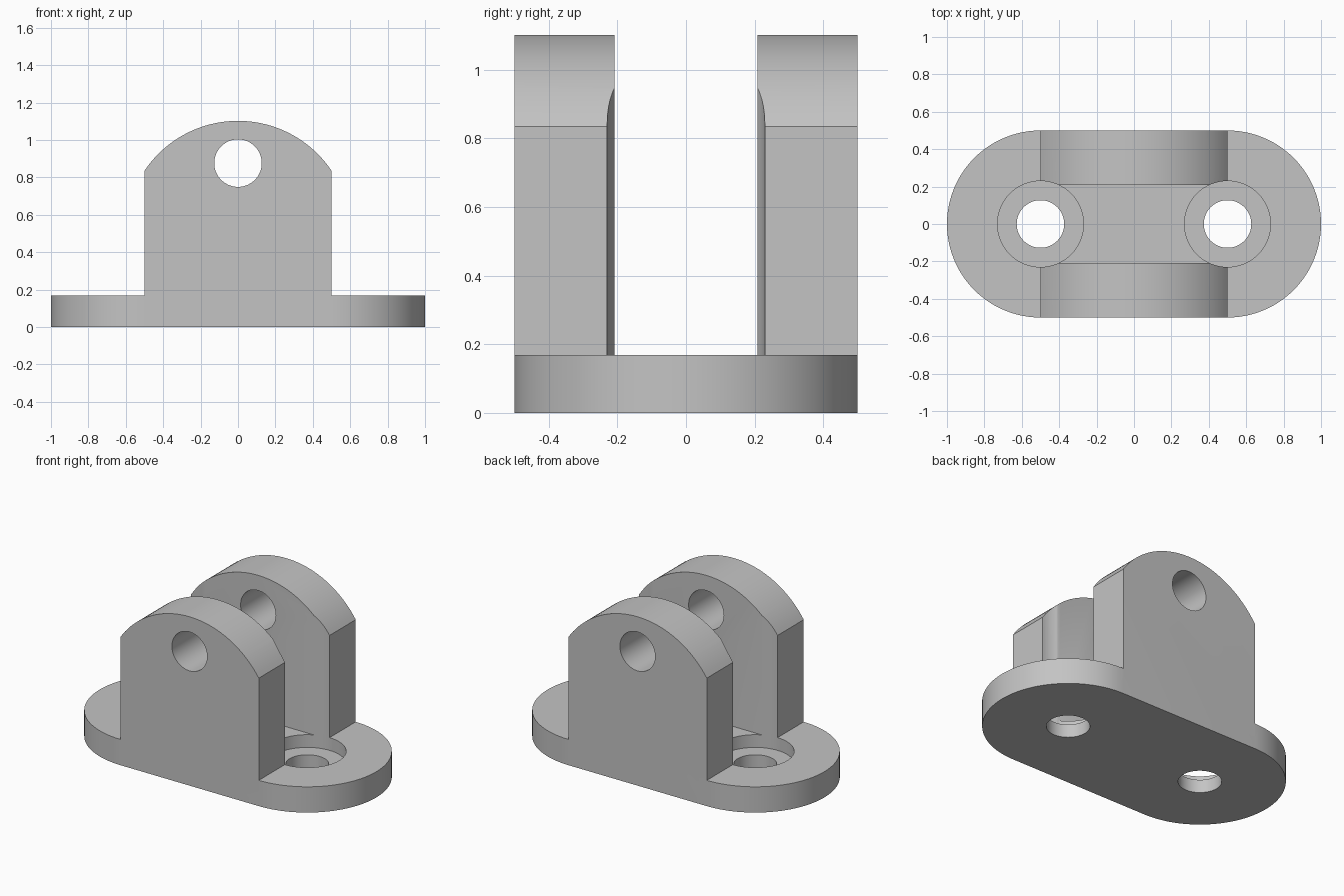
import bpy, bmesh
from math import sin, cos, pi, asin, sqrt
from mathutils import Matrix

if "Cube" in bpy.data.objects:
    bpy.data.objects.remove(bpy.data.objects["Cube"])

BASE_H, FLOOR_H = 0.168, 0.085      # plate top, counterbore floor
HOLE_R, BORE_R = 0.127, 0.23
LUG_IN, LUG_OUT = 0.208, 0.5        # lug thickness range along y
TOP, SHOULDER, PIN_Z = 1.102, 0.835, 0.876

grey = bpy.data.materials.new("plain grey")
grey.use_nodes = True
colour = (0.55, 0.55, 0.55, 1)
grey.diffuse_color = colour
grey.node_tree.nodes["Principled BSDF"].inputs["Base Color"].default_value = colour


def prism(name, outline, depth, place=Matrix()):
    """Extrude a flat outline upwards, then place it."""
    bm = bmesh.new()
    face = bm.faces.new([bm.verts.new((x, y, 0)) for x, y in outline])
    out = bmesh.ops.extrude_face_region(bm, geom=[face])
    moved = [v for v in out["geom"] if isinstance(v, bmesh.types.BMVert)]
    bmesh.ops.translate(bm, vec=(0, 0, depth), verts=moved)
    bmesh.ops.transform(bm, matrix=place, verts=bm.verts)
    bmesh.ops.recalc_face_normals(bm, faces=bm.faces)
    mesh = bpy.data.meshes.new(name)
    bm.to_mesh(mesh)
    bm.free()
    mesh.materials.append(grey)
    obj = bpy.data.objects.new(name, mesh)
    bpy.context.collection.objects.link(obj)
    return obj


def arc(cx, cy, r, start, end, steps):
    return [(cx + r * cos(start + (end - start) * i / steps),
             cy + r * sin(start + (end - start) * i / steps)) for i in range(steps + 1)]


def circle(r):
    return arc(0, 0, r, 0, 2 * pi, 64)[:-1]


def combine(body, tool, operation):
    """Apply a boolean and remove its helper."""
    tool.hide_render = True
    mod = body.modifiers.new("shape", 'BOOLEAN')
    mod.operation, mod.solver, mod.object = operation, 'EXACT', tool
    bpy.context.view_layer.objects.active = body
    bpy.ops.object.modifier_apply(modifier=mod.name)
    bpy.data.objects.remove(tool)


# Rounded base plate
stadium = arc(0.5, 0, 0.5, -pi / 2, pi / 2, 48) + arc(-0.5, 0, 0.5, pi / 2, 3 * pi / 2, 48)
bracket = prism("clevis_bracket", stadium, BASE_H)

# Two upright lugs with arched tops
rise = TOP - SHOULDER
crown_r = (0.25 + rise * rise) / (2 * rise)
half = asin(0.5 / crown_r)
lug = [(-0.5, 0.04), (0.5, 0.04)] + arc(0, TOP - crown_r, crown_r, pi / 2 - half, pi / 2 + half, 40)
upright = Matrix.Rotation(pi / 2, 4, 'X')
for y in (-LUG_IN, LUG_OUT):
    combine(bracket, prism("lug", lug, LUG_OUT - LUG_IN, Matrix.Translation((0, y, 0)) @ upright), 'UNION')

# Pin hole through both lugs
combine(bracket, prism("pin_cutter", circle(HOLE_R), 2,
                       Matrix.Translation((0, 1, PIN_Z)) @ upright), 'DIFFERENCE')

# Counterbored bolt holes, whose clearance also scoops the lugs
for x in (-0.5, 0.5):
    for r, z in ((BORE_R, FLOOR_H), (HOLE_R, -0.5)):
        combine(bracket, prism("bolt_cutter", circle(r), 2, Matrix.Translation((x, 0, z))), 'DIFFERENCE')

bpy.ops.object.select_all(action='DESELECT')
bracket.select_set(True)
bpy.context.view_layer.objects.active = bracket
bpy.ops.object.shade_smooth_by_angle(angle=pi / 6)
